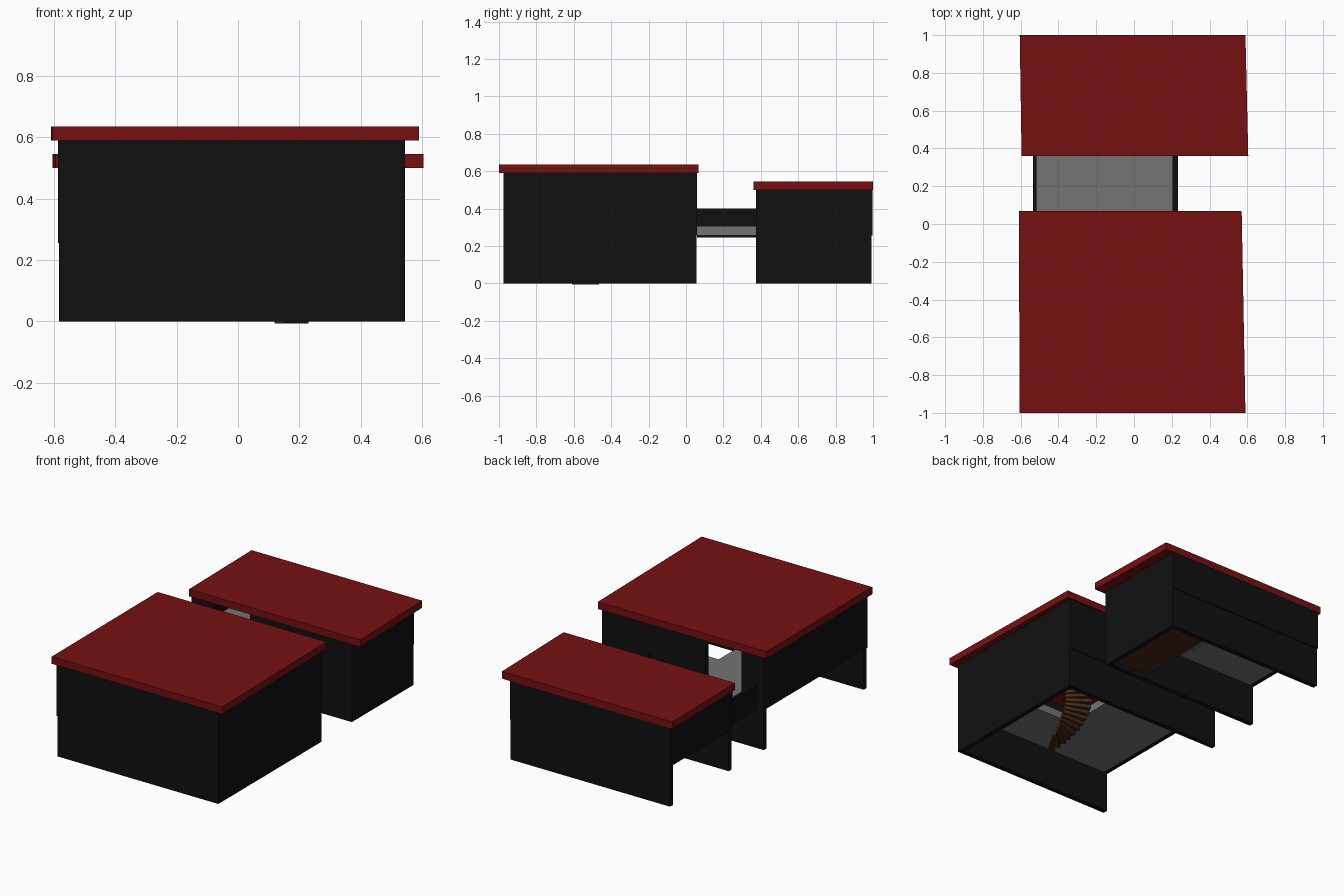
import bpy, bmesh, math

if "Cube" in bpy.data.objects:
    bpy.data.objects.remove(bpy.data.objects["Cube"])


def material(name, r, g, b):
    m = bpy.data.materials.new(name)
    m.diffuse_color = (r, g, b, 1)
    m.use_nodes = True
    m.node_tree.nodes["Principled BSDF"].inputs["Base Color"].default_value = m.diffuse_color
    return m


BLACK = material("black_wall", 0.005, 0.005, 0.005)
RED = material("red_roof", 0.18, 0.005, 0.005)
GREY = material("grey_floor", 0.18, 0.17, 0.17)
WOOD = material("brown_wood", 0.06, 0.022, 0.008)


def prism(name, outline, z0, z1, mat):
    """Extrude a counter-clockwise outline from z0 to z1."""
    bm = bmesh.new()
    low = [bm.verts.new((x, y, z0)) for x, y in outline]
    top = [bm.verts.new((x, y, z1)) for x, y in outline]
    bm.faces.new(low[::-1])
    bm.faces.new(top)
    n = len(outline)
    for i in range(n):
        j = (i + 1) % n
        bm.faces.new((low[i], low[j], top[j], top[i]))
    mesh = bpy.data.meshes.new(name)
    bm.to_mesh(mesh)
    bm.free()
    mesh.materials.append(mat)
    ob = bpy.data.objects.new(name, mesh)
    bpy.context.collection.objects.link(ob)
    return ob


def box(name, x0, x1, y0, y1, z0, z1, mat):
    return prism(name, [(x0, y0), (x1, y0), (x1, y1), (x0, y1)], z0, z1, mat)


T = 0.03                      # wall thickness
SEAM, FLOOR = 0.255, 0.305    # underside and top of the raised floor
DOOR = (-0.43, -0.18)         # doorways onto the bridge


def building(name, x0, x1, y0, y1, h, door_at_back):
    # lower storey: three walls, left side open
    box(name + "_lower_front_wall", x0 + 0.004, x1, y0, y0 + T, 0, SEAM, BLACK)
    box(name + "_lower_back_wall", x0 + 0.004, x1, y1 - T - 0.005, y1 - 0.005, 0, SEAM, BLACK)
    box(name + "_lower_right_wall", x1 - T, x1, y0 + T, y1 - T - 0.005, 0, SEAM, BLACK)
    # upper storey: side walls, one solid wall, one wall with a doorway
    box(name + "_upper_left_wall", x0, x0 + T, y0 + T, y1 - T, SEAM, h, BLACK)
    box(name + "_upper_right_wall", x1 - T, x1, y0 + T, y1 - T, SEAM, h, BLACK)
    ends = {"front": (y0, y0 + T), "back": (y1 - T, y1)}
    door_side = "back" if door_at_back else "front"
    for side, (a, b) in ends.items():
        if side == door_side:
            box(f"{name}_upper_{side}_wall_left", x0, DOOR[0], a, b, SEAM, h, BLACK)
            box(f"{name}_upper_{side}_wall_right", DOOR[1], x1, a, b, SEAM, h, BLACK)
            box(f"{name}_door_sill", *DOOR, a, b, SEAM, FLOOR, GREY)
        else:
            box(f"{name}_upper_{side}_wall", x0, x1, a, b, SEAM, h, BLACK)


# front and back buildings
building("front_house", -0.587, 0.545, -0.975, 0.06, 0.59, True)
building("back_house", -0.587, 0.535, 0.375, 0.998, 0.50, False)

# slightly skewed flat roofs
prism("front_roof", [(-0.605, -1), (0.59, -1), (0.57, 0.068), (-0.61, 0.068)], 0.59, 0.635, RED)
prism("back_roof", [(-0.595, 0.36), (0.605, 0.36), (0.59, 1), (-0.605, 1)], 0.50, 0.545, RED)

# front floor, four slabs around the stairwell
fx0, fx1, fy0, fy1 = -0.557, 0.515, -0.945, 0.03
hx0, hx1, hy0, hy1 = -0.04, 0.28, -0.62, -0.27
box("front_floor_left", fx0, hx0, fy0, fy1, SEAM, FLOOR, GREY)
box("front_floor_right", hx1, fx1, fy0, fy1, SEAM, FLOOR, GREY)
box("front_floor_near", hx0, hx1, fy0, hy0, SEAM, FLOOR, GREY)
box("front_floor_far", hx0, hx1, hy1, fy1, SEAM, FLOOR, GREY)

# winding wooden stair rising through the stairwell
STEPS = 14
cx, cy = 0.26, -0.42
for i in range(STEPS):
    a0 = math.radians(240 - i * 8.5)
    a1 = a0 - math.radians(10)
    ring = [(r, a) for r, a in ((0.06, a1), (0.22, a1), (0.22, a0), (0.06, a0))]
    pts = [(cx + r * math.cos(a), cy + r * math.sin(a)) for r, a in ring]
    z = FLOOR * (i + 1) / STEPS
    prism(f"stair_tread_{i + 1}", pts, z - 0.028, z, WOOD)

# back floor, with a wooden ground deck and a small block beneath
box("back_floor", -0.557, 0.505, 0.405, 0.968, SEAM, FLOOR, GREY)
box("ground_deck", 0.24, 0.505, 0.405, 0.963, 0.03, 0.06, WOOD)
box("hanging_block", 0.05, 0.15, 0.6, 0.75, 0.18, SEAM, GREY)

# open bridge with low parapets
box("bridge_floor", -0.515, 0.23, 0.06, 0.375, SEAM, FLOOR, GREY)
box("bridge_left_parapet", -0.535, -0.515, 0.06, 0.375, 0.245, 0.40, BLACK)
box("bridge_right_parapet", 0.205, 0.232, 0.06, 0.375, FLOOR, 0.40, BLACK)
